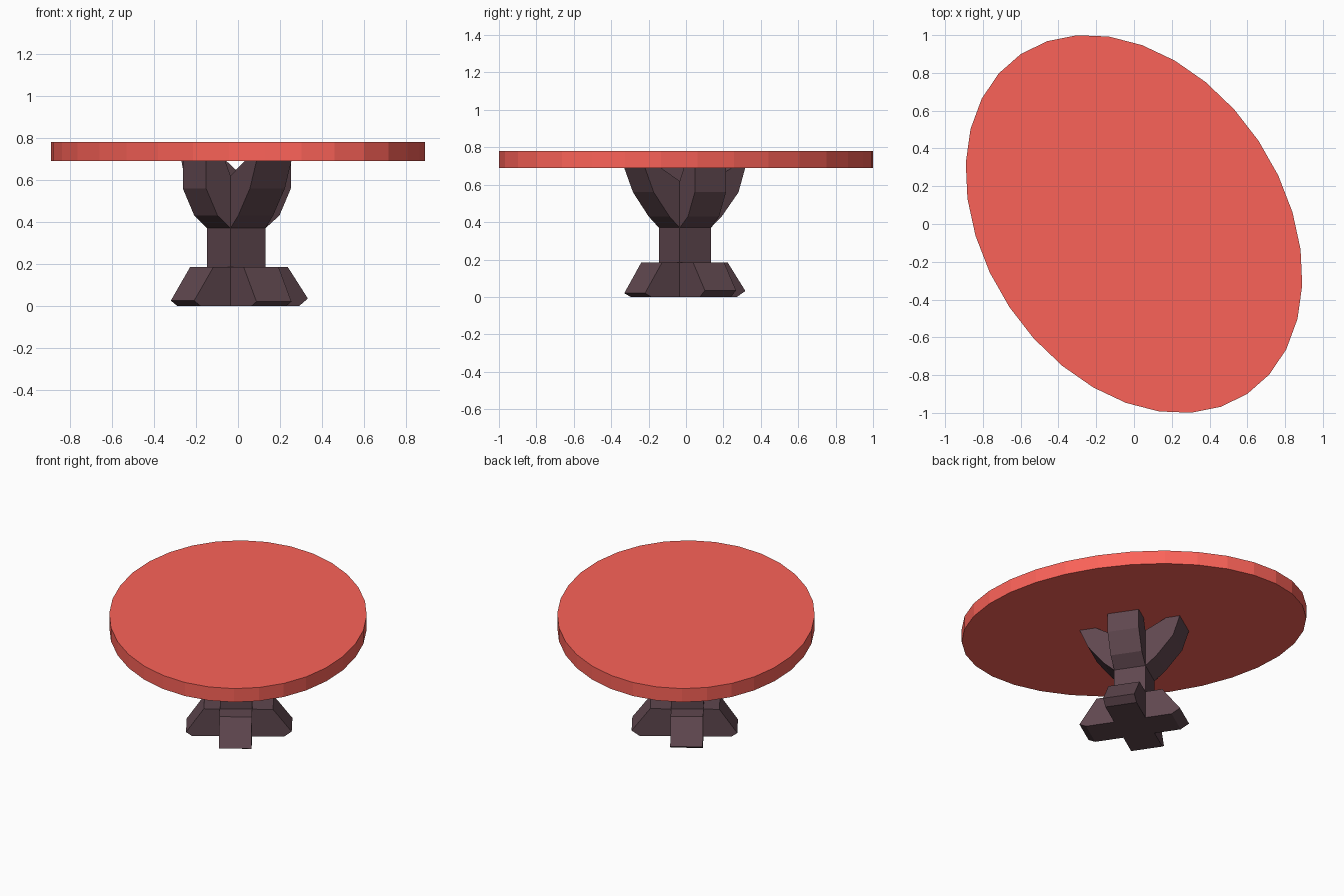
import bpy, bmesh, math
from mathutils import Matrix, Vector

if "Cube" in bpy.data.objects:
    bpy.data.objects.remove(bpy.data.objects["Cube"])

TURN = Matrix.Rotation(math.radians(-56.3), 4, 'Z')
HALF = 0.1                        # half width of column and arms
CENTRE = Vector((-0.008, -0.006, 0))


def material(name, rgb):
    m = bpy.data.materials.new(name)
    m.diffuse_color = (*rgb, 1)
    m.use_nodes = True
    m.node_tree.nodes["Principled BSDF"].inputs["Base Color"].default_value = m.diffuse_color
    return m


def make_object(name, bm, mat):
    bmesh.ops.recalc_face_normals(bm, faces=bm.faces)
    mesh = bpy.data.meshes.new(name)
    bm.to_mesh(mesh)
    bm.free()
    mesh.materials.append(mat)
    obj = bpy.data.objects.new(name, mesh)
    bpy.context.collection.objects.link(obj)
    return obj


def side(foot, arm, inner):
    """Half outline (radius, z) from the foot up to the inside of the arm."""
    toe, toe_z, sole, top = foot
    low, mid, high = arm
    return [(sole, 0), (toe, toe_z), (top, 0.185), (HALF, 0.185), (HALF, 0.37),
            (low, 0.43), (mid, 0.56), (high, 0.69), (inner, 0.69), (HALF, 0.62)]


def slab(name, plus, minus, quarter, mat):
    """Two opposite feet and arms with the column, cut from one outline."""
    outline = plus + [(0, 0.565)] + [(-r, z) for r, z in reversed(minus)]
    bm = bmesh.new()
    face = bm.faces.new([bm.verts.new((r, -HALF, z)) for r, z in outline])
    ext = bmesh.ops.extrude_face_region(bm, geom=[face])
    bmesh.ops.translate(bm, vec=(0, 2 * HALF, 0),
                        verts=[v for v in ext['geom'] if isinstance(v, bmesh.types.BMVert)])
    turn = TURN @ Matrix.Rotation(math.pi / 2 * quarter, 4, 'Z')
    bmesh.ops.transform(bm, matrix=Matrix.Translation(CENTRE) @ turn, verts=bm.verts)
    return make_object(name, bm, mat)


red = material("red_top", (0.97, 0.124, 0.099))
dark = material("dark_wood", (0.115, 0.063, 0.077))

# Oval table top
bm = bmesh.new()
bmesh.ops.create_cone(bm, cap_ends=True, segments=32, radius1=1, radius2=1, depth=0.092)
bmesh.ops.transform(bm, verts=bm.verts,
                    matrix=Matrix.Translation((0, 0, 0.735)) @ TURN
                    @ Matrix.Diagonal((1.081, 0.793, 1, 1)))
make_object("table_top", bm, red)

# Pedestal: two crossing slabs joined into one solid
pedestal = slab("pedestal",
                side((0.323, 0.02, 0.281, 0.213), (0.166, 0.267, 0.323), 0.22),
                side((0.322, 0.032, 0.268, 0.208), (0.17, 0.278, 0.321), 0.235), 0, dark)
cross = slab("pedestal_cross",
             side((0.343, 0.035, 0.294, 0.228), (0.18, 0.246, 0.246), 0.14),
             side((0.308, 0.025, 0.272, 0.198), (0.174, 0.24, 0.24), 0.13), 1, dark)
cross.hide_render = True
union = pedestal.modifiers.new("join", 'BOOLEAN')
union.operation = 'UNION'
union.solver = 'EXACT'
union.object = cross
bpy.context.view_layer.objects.active = pedestal
bpy.ops.object.modifier_apply(modifier=union.name)
bpy.data.objects.remove(cross)
